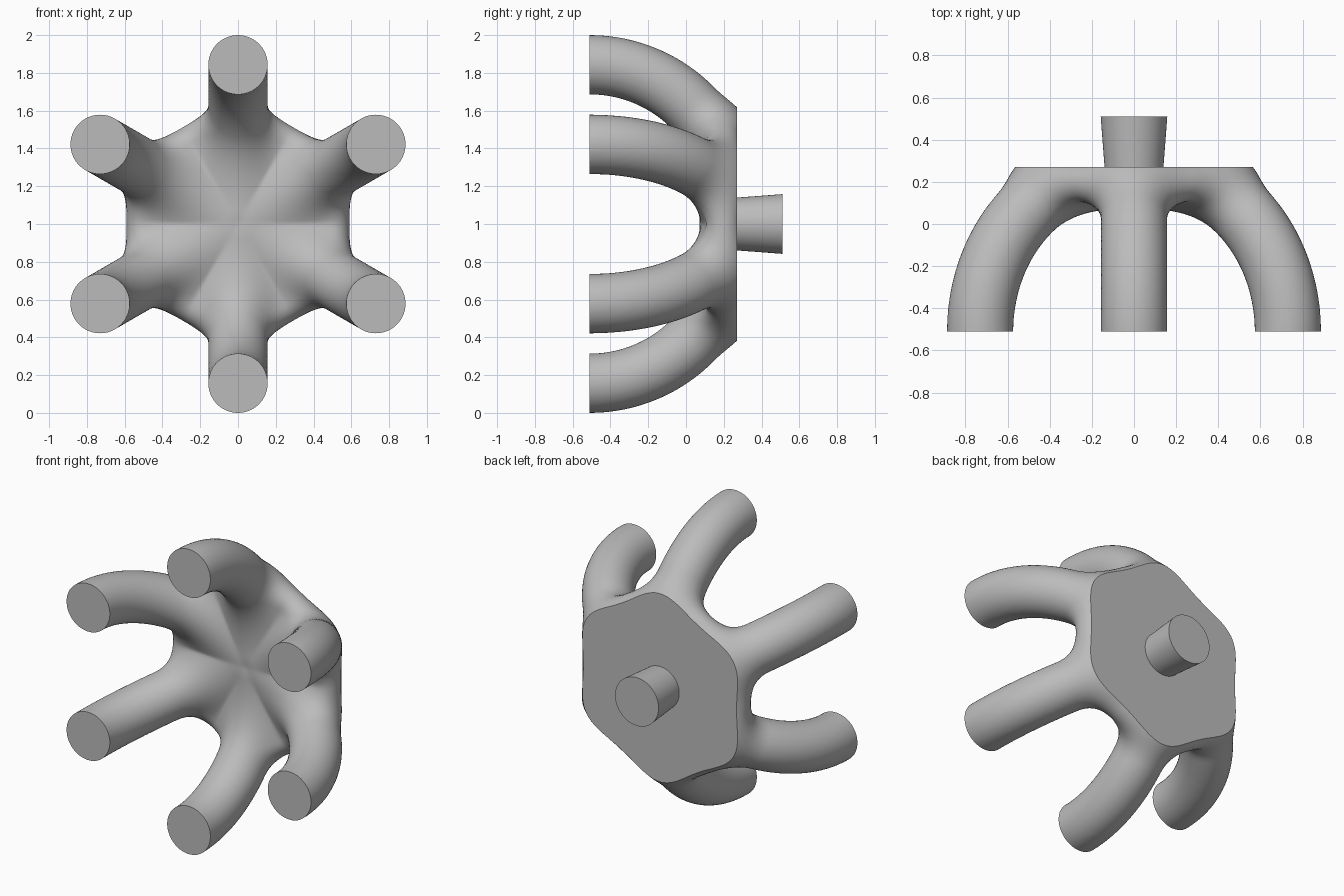
import bpy, bmesh
from math import pi, sin, cos, hypot, sqrt, radians
from mathutils import Matrix, Vector

cube = bpy.data.objects.get("Cube")
if cube:
    bpy.data.objects.remove(cube, do_unlink=True)

ARMS = 6
TUBE, BEND, INSET = 0.157, 0.768, 0.075      # arm thickness, bend radius, bend centre offset
FRONT, BACK = -0.51, 0.27                    # flat end planes
HUB_R, HUB_HALF, HUB_Y = 0.59, 0.09, 0.20    # rounded hub disc
BLEND = 0.14                                 # fillet width between arms and hub
CENTRE = Vector((0, 0, 1))
DIRS = [(sin(i * 2 * pi / ARMS), cos(i * 2 * pi / ARMS)) for i in range(ARMS)]

grey = bpy.data.materials.new("light_grey")
grey.use_nodes = True
grey.diffuse_color = (0.5, 0.5, 0.5, 1)
grey.node_tree.nodes["Principled BSDF"].inputs["Base Color"].default_value = (0.5, 0.5, 0.5, 1)


def make_object(name, bm):
    mesh = bpy.data.meshes.new(name)
    bm.to_mesh(mesh)
    bm.free()
    obj = bpy.data.objects.new(name, mesh)
    bpy.context.collection.objects.link(obj)
    mesh.materials.append(grey)
    return obj


def smooth(obj):
    bpy.ops.object.select_all(action='DESELECT')
    obj.select_set(True)
    bpy.context.view_layer.objects.active = obj
    bpy.ops.object.shade_smooth_by_angle(angle=radians(35))


def arm_distance(x, y, z, dx, dz):
    u, v = x * dx + z * dz, x * dz - z * dx
    if y < FRONT:
        ring = u - INSET - BEND
    elif u < INSET:
        ring = hypot(u - INSET, y - FRONT - BEND)
    else:
        ring = hypot(u - INSET, y - FRONT) - BEND
    return hypot(ring, v) - TUBE


def body_distance(p):
    # Arms and hub joined with a soft fillet
    x, y, z = p
    arms = min(arm_distance(x, y, z, dx, dz) for dx, dz in DIRS)
    out = max(hypot(x, z) - HUB_R + HUB_HALF, 0)
    hub = hypot(out, y - HUB_Y) - HUB_HALF
    h = max(BLEND - abs(arms - hub), 0) / BLEND
    return min(arms, hub) - h * h * BLEND / 4


def sweep_arm(bm, dx, dz):
    # Tube along a straight lead-in and a quarter bend
    out, side = Vector((dx, 0, dz)), Vector((dz, 0, -dx))
    fwd = Vector((0, 1, 0))
    rings = []
    for i in range(-1, 25):
        a = max(i, 0) / 24 * pi / 2
        radial = out * cos(a) + fwd * sin(a)
        mid = out * INSET + fwd * (FRONT + min(i, 0) * 0.2) + radial * BEND
        rings.append([bm.verts.new(mid + (radial * cos(t) + side * sin(t)) * TUBE)
                      for t in (k * 2 * pi / 32 for k in range(32))])
    for r, s in zip(rings, rings[1:]):
        for k in range(32):
            n = (k + 1) % 32
            bm.faces.new((r[k], r[n], s[n], s[k]))
    bm.faces.new(rings[0])
    bm.faces.new(rings[-1])


# Rough body: six arms and a hub disc, fused by remeshing
back_facing = Matrix.Rotation(-pi / 2, 4, 'X')
bm = bmesh.new()
for d in DIRS:
    sweep_arm(bm, *d)
bmesh.ops.create_cone(bm, cap_ends=True, segments=64, radius1=HUB_R - 0.02, radius2=HUB_R - 0.02,
                      depth=HUB_HALF * 2, matrix=Matrix.Translation((0, HUB_Y, 0)) @ back_facing)
bmesh.ops.recalc_face_normals(bm, faces=bm.faces)
body = make_object("hub_with_arms", bm)
remesh = body.modifiers.new("fuse", 'REMESH')
remesh.mode = 'VOXEL'
remesh.voxel_size = 0.02
bm = bmesh.new()
bm.from_object(body, bpy.context.evaluated_depsgraph_get())
body.modifiers.clear()

# Pull the surface onto the filleted shape
E = 0.001
AXES = [Vector((E, 0, 0)), Vector((0, E, 0)), Vector((0, 0, E))]
for step in range(4):
    for v in bm.verts:
        if v.co.y < FRONT - 0.1:
            continue
        d = body_distance(v.co)
        g = Vector([(body_distance(v.co + a) - d) / E for a in AXES])
        if g.length > 0.3:
            v.co -= g * (max(-0.04, min(0.04, d)) / g.length_squared)
    if step < 2:
        bmesh.ops.smooth_vert(bm, verts=[v for v in bm.verts if v.co.y > FRONT - 0.1], factor=0.4,
                              use_axis_x=True, use_axis_y=True, use_axis_z=True)

# Slice the arm ends and the back flat
for y, side in ((FRONT, -1), (BACK, 1)):
    cut = bmesh.ops.bisect_plane(bm, geom=bm.verts[:] + bm.edges[:] + bm.faces[:], dist=1e-5,
                                 plane_co=(0, y, 0), plane_no=(0, side, 0), clear_outer=True)
    rim = [e for e in cut["geom_cut"] if isinstance(e, bmesh.types.BMEdge) and e.is_boundary]
    caps = bmesh.ops.edgeloop_fill(bm, edges=rim)["faces"]
    bmesh.ops.triangulate(bm, faces=caps)
bmesh.ops.recalc_face_normals(bm, faces=bm.faces)
bmesh.ops.translate(bm, verts=bm.verts, vec=CENTRE)
bm.to_mesh(body.data)
bm.free()
smooth(body)

# Flared stub on the back
bm = bmesh.new()
bmesh.ops.create_cone(bm, cap_ends=True, segments=64, radius1=0.139, radius2=0.158, depth=0.25,
                      matrix=Matrix.Translation(CENTRE + Vector((0, 0.385, 0))) @ back_facing)
smooth(make_object("back_stub", bm))
